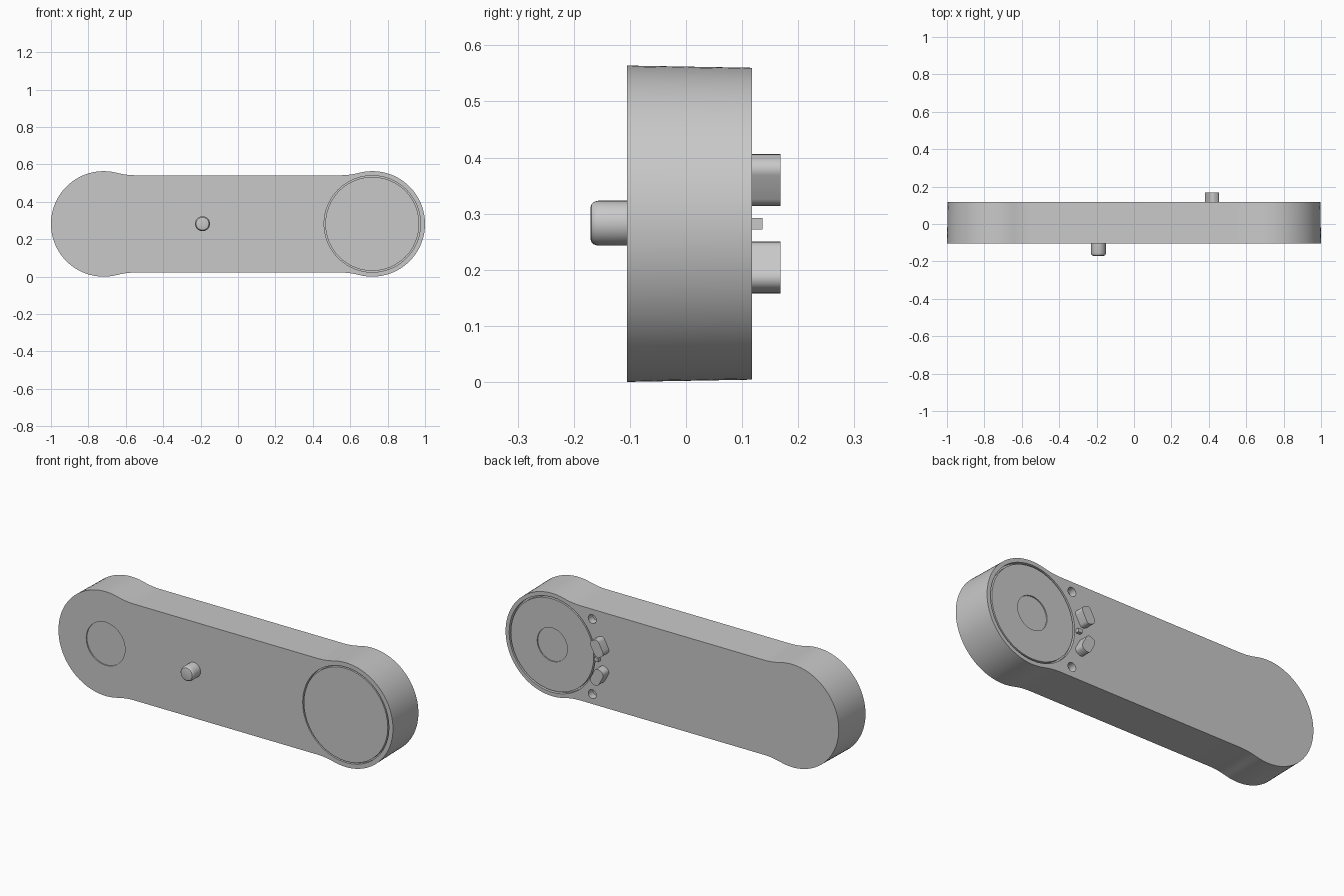
import bpy, bmesh, math
from mathutils import Matrix, Vector

cube = bpy.data.objects.get("Cube")
if cube:
    bpy.data.objects.remove(cube)

grey = bpy.data.materials.new("plain grey")
grey.use_nodes = True
colour = (0.58, 0.58, 0.58, 1)
grey.diffuse_color = colour
grey.node_tree.nodes["Principled BSDF"].inputs["Base Color"].default_value = colour

MID, END = 0.282, 0.718            # height of the centre line, offset of the end centres
FRONT, BACK = -0.105, 0.118        # faces of the arm


def finish(bm, name):
    bmesh.ops.recalc_face_normals(bm, faces=bm.faces)
    mesh = bpy.data.meshes.new(name)
    bm.to_mesh(mesh)
    bm.free()
    obj = bpy.data.objects.new(name, mesh)
    bpy.context.collection.objects.link(obj)
    mesh.materials.append(grey)
    return obj


def loft(name, loops):
    """Skin a stack of equal loops and cap both ends."""
    bm = bmesh.new()
    rings = [[bm.verts.new(p) for p in loop] for loop in loops]
    n = len(rings[0])
    for a, b in zip(rings, rings[1:]):
        for i in range(n):
            bm.faces.new((a[i], a[(i + 1) % n], b[(i + 1) % n], b[i]))
    bm.faces.new(rings[0])
    bm.faces.new(rings[-1])
    return finish(bm, name)


def turned(name, x, z, profile, sides=48):
    """Round part along y from (radius, y) pairs."""
    turn = [math.tau * i / sides for i in range(sides)]
    return loft(name, [[(x + r * math.cos(a), y, z + r * math.sin(a)) for a in turn]
                       for r, y in profile])


def smooth(obj):
    bpy.ops.object.select_all(action='DESELECT')
    obj.select_set(True)
    bpy.context.view_layer.objects.active = obj
    bpy.ops.object.shade_smooth_by_angle(angle=math.radians(30))


def cut(obj, cutter):
    mod = obj.modifiers.new("cut", 'BOOLEAN')
    mod.object, mod.operation, mod.solver = cutter, 'DIFFERENCE', 'EXACT'
    bpy.context.view_layer.objects.active = obj
    bpy.ops.object.modifier_apply(modifier=mod.name)
    bpy.data.objects.remove(cutter)


def arm_outline(y, draft):
    """Round ends blended by hollow fillets into straight edges."""
    R, h, f = MID - draft, 0.26 - draft, 0.4 + draft
    dx = math.sqrt((R + f) ** 2 - (h + f) ** 2)
    join = math.atan2(h + f, -dx)
    quarter = [(END + R * math.cos(join * i / 24), R * math.sin(join * i / 24)) for i in range(25)]
    for i in range(1, 9):
        a = join + math.pi + (math.pi / 2 - join) * i / 8
        quarter.append((END - dx + f * math.cos(a), h + f + f * math.sin(a)))
    top = quarter + [(-x, z) for x, z in reversed(quarter)]
    full = top + [(x, -z) for x, z in reversed(top[1:-1])]
    return [(x, y, MID + z) for x, z in full]


# Arm body with slight draft, pockets and screw holes
arm = loft("arm_body", [arm_outline(FRONT, 0), arm_outline(BACK, 0.004)])
cut(arm, turned("front_pocket_cutter", END, MID, [(0.258, FRONT - 0.05), (0.258, FRONT + 0.02)]))
cut(arm, turned("front_recess_cutter", -END, MID, [(0.116, FRONT - 0.05), (0.116, FRONT + 0.006)]))
cut(arm, turned("back_pocket_cutter", END, MID, [(0.257, BACK - 0.02), (0.257, BACK + 0.05)]))
for side in (-1, 1):
    cut(arm, turned("screw_hole_cutter", 0.478, MID + side * 0.203,
                    [(0.024, BACK - 0.04), (0.024, BACK + 0.05)], 24))
smooth(arm)

# Front cover, and back rotor with sunken hub
smooth(turned("front_cover", END, MID, [(0.251, FRONT + 0.02), (0.251, FRONT)]))
smooth(turned("back_rotor", END, MID, [(0.248, BACK - 0.02), (0.248, BACK - 0.001),
                                       (0.09, BACK - 0.001), (0.09, BACK - 0.007)]))

# Front pin with rounded tip
smooth(turned("front_pin", -0.19, MID + 0.001,
              [(0.04, FRONT + 0.01), (0.04, -0.157), (0.038, -0.164), (0.034, -0.1685), (0.029, -0.17)], 32))


# Stop blocks turned about the rotor centre
def stop_block(name, side):
    w, h, r = 0.028, 0.046, 0.022
    tilt = Matrix.Rotation(side * math.radians(28), 3, 'Y')
    outline = []
    for sx, sz, start in ((1, 1, 0), (-1, 1, 1), (-1, -1, 2), (1, -1, 3)):
        for i in range(7):
            a = math.pi / 2 * (start + i / 6)
            outline.append(tilt @ Vector((sx * (w - r) + r * math.cos(a), 0,
                                          sz * (h - r) + r * math.sin(a))))
    smooth(loft(name, [[p + Vector((0.417, y, MID + side * 0.078)) for p in outline]
                       for y in (BACK - 0.01, 0.168)]))


stop_block("upper_stop_block", 1)
stop_block("lower_stop_block", -1)

# Small index key between the blocks
bm = bmesh.new()
bmesh.ops.create_cube(bm, size=1, matrix=Matrix.Translation((0.442, 0.122, MID))
                      @ Matrix.Diagonal((0.024, 0.028, 0.02, 1)))
finish(bm, "index_key")
